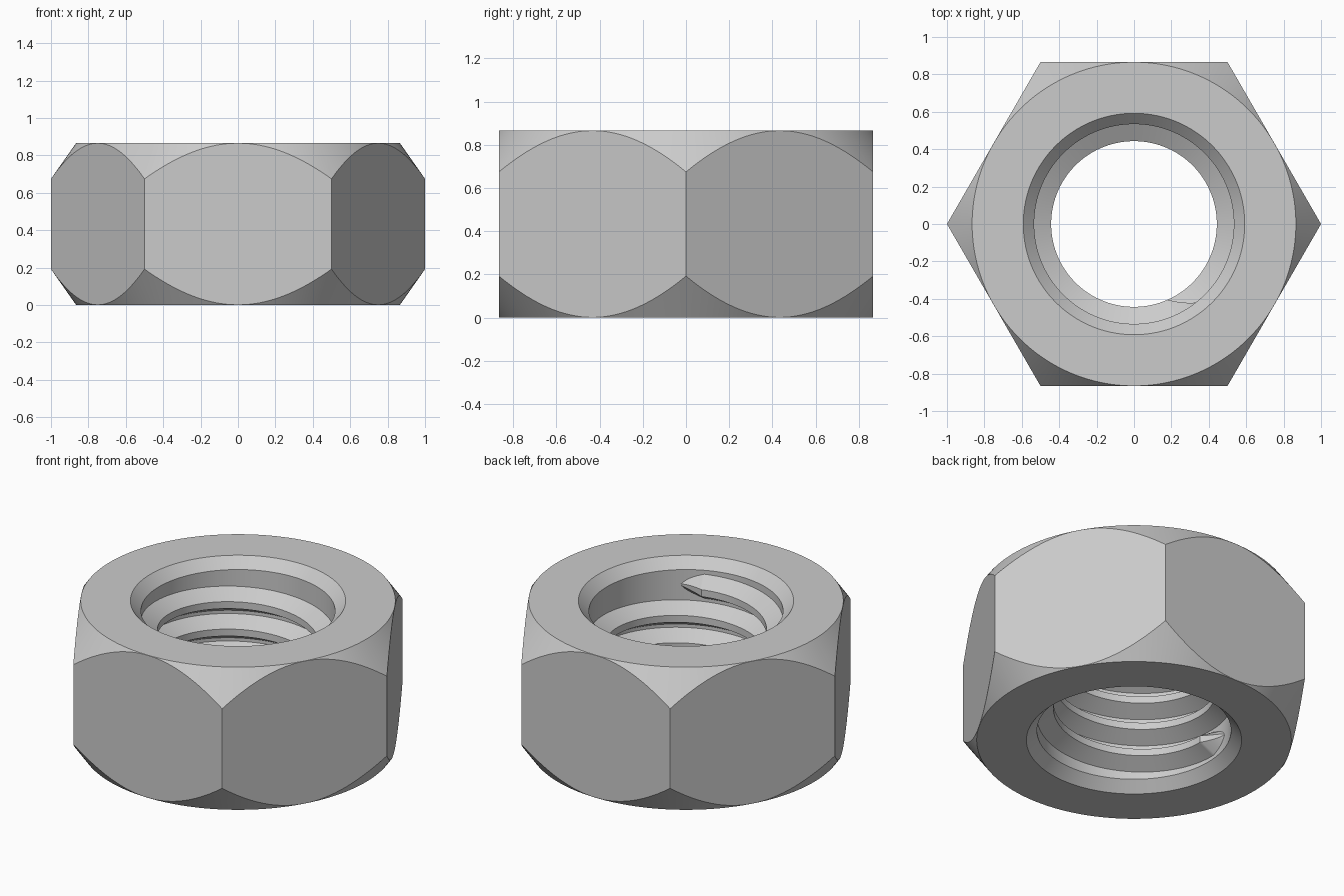
import bpy, bmesh
from math import sin, cos, radians, sqrt

if "Cube" in bpy.data.objects:
    bpy.data.objects.remove(bpy.data.objects["Cube"], do_unlink=True)

HEIGHT = 0.866
PITCH = 0.1665
WALL = 0.534      # major radius of the threaded hole
MINOR = 0.443     # radius at the thread crest

steel = bpy.data.materials.new("grey steel")
steel.use_nodes = True
steel.diffuse_color = (0.6, 0.6, 0.6, 1)
steel.node_tree.nodes["Principled BSDF"].inputs["Base Color"].default_value = (0.6, 0.6, 0.6, 1)


def add_object(name, bm):
    bmesh.ops.recalc_face_normals(bm, faces=bm.faces)
    mesh = bpy.data.meshes.new(name)
    bm.to_mesh(mesh)
    bm.free()
    mesh.materials.append(steel)
    obj = bpy.data.objects.new(name, mesh)
    bpy.context.collection.objects.link(obj)
    return obj


def activate(obj):
    bpy.ops.object.select_all(action="DESELECT")
    obj.select_set(True)
    bpy.context.view_layer.objects.active = obj


def skin(bm, rings, closed):
    """Join matching rings of points with quads; cap the ends if open."""
    loops = [[bm.verts.new(p) for p in ring] for ring in rings]
    pairs = list(zip(loops, loops[1:]))
    if closed:
        pairs.append((loops[-1], loops[0]))
    n = len(loops[0])
    for a, b in pairs:
        for i in range(n):
            j = (i + 1) % n
            bm.faces.new((a[i], a[j], b[j], b[i]))
    if not closed:
        bm.faces.new(loops[0])
        bm.faces.new(loops[-1])


# Turned ring: conical outer chamfers and a countersunk hole
half = [(WALL, 0.06), (0.592, 0), (0.8655, 0), (1.06, 0.277)]
profile = half + [(r, HEIGHT - z) for r, z in reversed(half)]
bm = bmesh.new()
skin(bm, [[(r * cos(radians(a)), r * sin(radians(a)), z) for r, z in profile]
          for a in range(0, 360, 2)], True)
nut = add_object("nut_body", bm)

# Hexagonal prism that trims the ring to six flats
bm = bmesh.new()
skin(bm, [[(cos(radians(a)), sin(radians(a)), z) for a in range(0, 360, 60)]
          for z in (-0.2, HEIGHT + 0.2)], False)
prism = add_object("hex_trimmer", bm)

trim = nut.modifiers.new("hex flats", "BOOLEAN")
trim.operation = "INTERSECT"
trim.solver = "EXACT"
trim.object = prism
activate(nut)
bpy.ops.object.modifier_apply(modifier=trim.name)
bpy.data.objects.remove(prism, do_unlink=True)
bpy.ops.object.shade_smooth_by_angle(angle=radians(20))

# Right-handed internal thread, fading into the wall at both ends
START, END = 161, 308 + 3 * 360
FADE = 14
rings = []
for a in range(START, END + 1):
    fade = max(0.02, min(1, (a - START) / FADE, (END - a) / FADE))
    width = sqrt(fade)
    z = 0.148 + PITCH * (a - START) / 360
    crest = WALL - (WALL - MINOR) * fade
    section = [(WALL + 0.01, -0.079), (crest, -0.021), (crest, 0.021), (WALL + 0.01, 0.079)]
    rings.append([(r * cos(radians(a)), r * sin(radians(a)), z + dz * width)
                  for r, dz in section])
bm = bmesh.new()
skin(bm, rings, False)
activate(add_object("internal_thread", bm))
bpy.ops.object.shade_smooth_by_angle(angle=radians(30))
